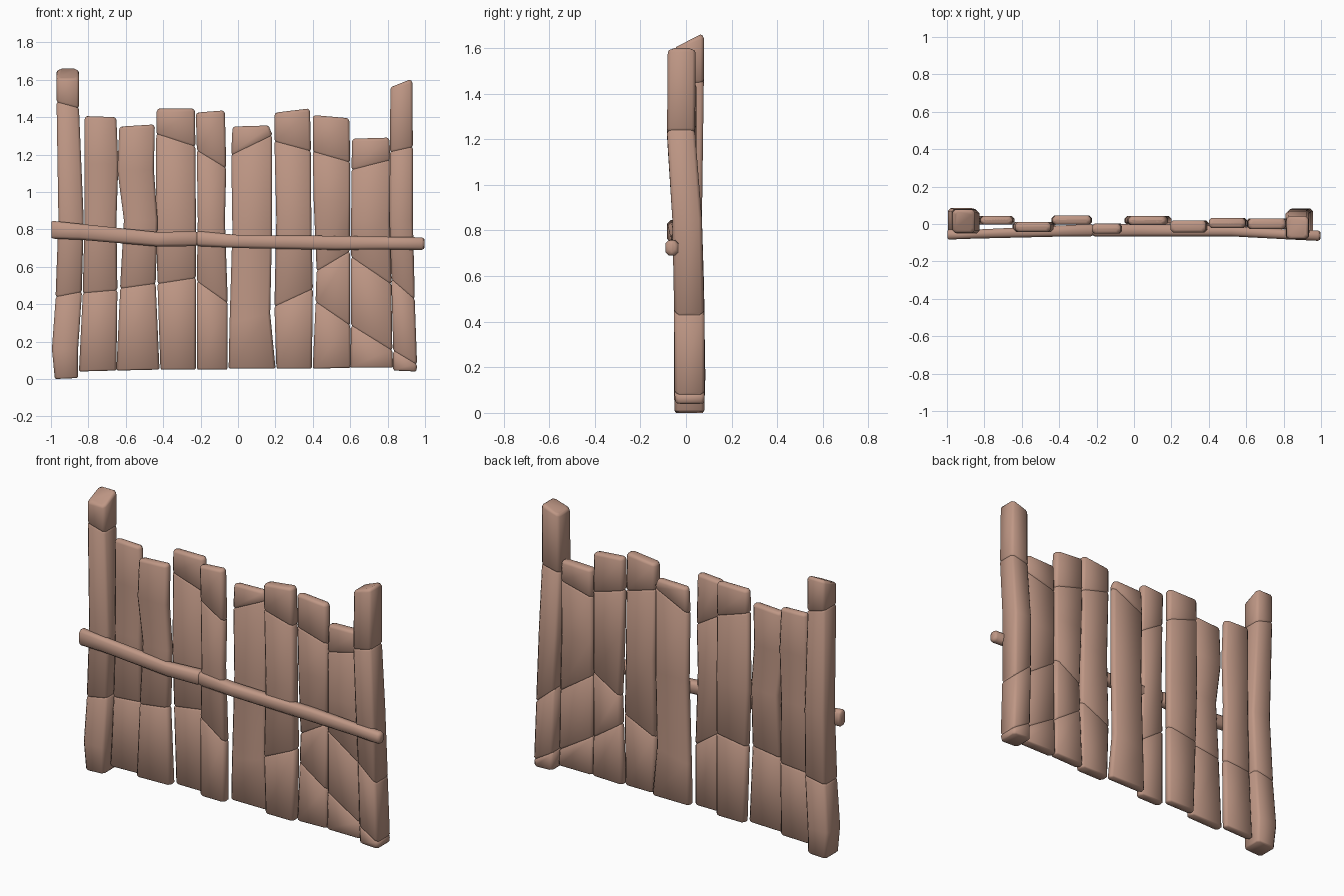
import bpy, bmesh, math

wood = bpy.data.materials.new("warm_wood")
wood.diffuse_color = (0.52, 0.31, 0.235, 1)

PINCH = 0.005   # depth of a crease
SPAN = 0.010    # half height of a crease


def section(xl, xr, zl, zr, yf, yb, inset=0.0, lift=0.0, tilt=0.0, c=0.014):
    """Chamfered rectangle; the plane may slope across the width and the depth."""
    xl, xr, yf, yb = xl + inset, xr - inset, yf + inset, yb - inset
    pts = [(xl + c, yf), (xr - c, yf), (xr, yf + c), (xr, yb - c),
           (xr - c, yb), (xl + c, yb), (xl, yb - c), (xl, yf + c)]
    return [(x, y, zl + (zr - zl) * (x - xl) / (xr - xl)
             + tilt * (y - yf) / (yb - yf) + lift) for x, y in pts]


def board(name, rings, tilt=0.0, soft=0.016, along_x=False):
    """Loft of rings (left, right, z left, z right, y front, y back[, crease])."""
    bm = bmesh.new()
    rows, creased = [], []
    last = len(rings) - 1
    for i, r in enumerate(rings):
        s = r[:6]
        if i == 0:
            rows += [section(*s, inset=0.006), section(*s, lift=0.008)]
        elif i == last:
            rows += [section(*s, lift=-soft, tilt=tilt),
                     section(*s, inset=soft * 0.3, lift=-soft * 0.3, tilt=tilt),
                     section(*s, inset=soft * 0.9, tilt=tilt)]
        elif len(r) > 6:
            rows.append(section(*s, lift=-SPAN))
            creased.append(len(rows))
            rows.append(section(*s, inset=PINCH))
            rows.append(section(*s, lift=SPAN))
        else:
            rows.append(section(*s))
    if along_x:
        rows = [[(z, y, x) for x, y, z in row] for row in rows]
    vs = [[bm.verts.new(p) for p in row] for row in rows]
    for a, b in zip(vs, vs[1:]):
        for k in range(8):
            j = (k + 1) % 8
            bm.faces.new((a[k], a[j], b[j], b[k]))
    bm.faces.new(vs[0][::-1])
    bm.faces.new(vs[-1])
    bmesh.ops.recalc_face_normals(bm, faces=bm.faces)
    for f in bm.faces:
        f.smooth = True
    for e in bm.edges:
        e.smooth = e.calc_face_angle(0) < math.radians(50)
    for i in creased:
        for k in range(8):
            bm.edges.get((vs[i][k], vs[i][(k + 1) % 8])).smooth = False
    me = bpy.data.meshes.new(name)
    bm.to_mesh(me)
    bm.free()
    me.materials.append(wood)
    bpy.context.collection.objects.link(bpy.data.objects.new(name, me))


def plank(name, yf, yb, rings):
    board(name, [r[:4] + (yf, yb) + r[4:] for r in rings])


# Posts
board("left_post", [
    (-0.98, -0.855, 0.0, 0.005, -0.05, 0.08),
    (-0.995, -0.855, 0.16, 0.16, -0.05, 0.085),
    (-0.975, -0.835, 0.44, 0.465, -0.05, 0.08, 1),
    (-0.96, -0.825, 0.85, 0.85, -0.05, 0.07),
    (-0.97, -0.85, 1.48, 1.45, -0.048, 0.078, 1),
    (-0.97, -0.85, 1.61, 1.61, -0.048, 0.078)], tilt=0.05)
board("right_post", [
    (0.83, 0.955, 0.045, 0.04, -0.045, 0.08),
    (0.83, 0.957, 0.15, 0.08, -0.05, 0.082, 1),
    (0.82, 0.945, 0.53, 0.43, -0.052, 0.08, 1),
    (0.81, 0.935, 0.85, 0.85, -0.06, 0.07),
    (0.812, 0.935, 1.215, 1.24, -0.083, 0.04, 1),
    (0.815, 0.932, 1.565, 1.60, -0.08, 0.042)])

# Upright planks
plank("plank_1", -0.004, 0.043, [
    (-0.85, -0.65, 0.04, 0.045), (-0.83, -0.645, 0.46, 0.475, 1),
    (-0.82, -0.65, 0.85, 0.85), (-0.822, -0.64, 1.15, 1.15),
    (-0.82, -0.65, 1.405, 1.40)])
plank("plank_2", -0.042, 0.012, [
    (-0.65, -0.42, 0.045, 0.05), (-0.63, -0.44, 0.485, 0.51, 1),
    (-0.61, -0.43, 0.85, 0.85), (-0.645, -0.45, 1.12, 1.12),
    (-0.635, -0.445, 1.35, 1.36)])
plank("plank_3", -0.004, 0.046, [
    (-0.415, -0.225, 0.05, 0.05), (-0.43, -0.225, 0.51, 0.54, 1),
    (-0.44, -0.225, 0.85, 0.85), (-0.437, -0.228, 1.31, 1.245, 1),
    (-0.435, -0.23, 1.445, 1.445)])
plank("plank_4", -0.052, 0.002, [
    (-0.22, -0.055, 0.05, 0.05), (-0.22, -0.055, 0.52, 0.41, 1),
    (-0.215, -0.07, 0.85, 0.85), (-0.22, -0.063, 1.22, 1.13, 1),
    (-0.225, -0.07, 1.425, 1.435)])
plank("plank_5", -0.006, 0.042, [
    (-0.05, 0.20, 0.055, 0.055), (-0.045, 0.172, 0.30, 0.35),
    (-0.03, 0.182, 0.8, 0.8), (-0.036, 0.182, 1.20, 1.30, 1),
    (-0.03, 0.17, 1.35, 1.355)])
plank("plank_6", -0.045, 0.02, [
    (0.205, 0.395, 0.055, 0.055), (0.195, 0.40, 0.39, 0.48, 1),
    (0.205, 0.392, 0.85, 0.85), (0.195, 0.39, 1.27, 1.22, 1),
    (0.195, 0.385, 1.425, 1.445)])
plank("plank_7", -0.022, 0.032, [
    (0.40, 0.605, 0.055, 0.06), (0.415, 0.60, 0.41, 0.29, 1),
    (0.42, 0.598, 0.58, 0.68, 1), (0.405, 0.60, 0.95, 0.95),
    (0.40, 0.60, 1.215, 1.16, 1), (0.40, 0.595, 1.41, 1.395)])
plank("plank_8", -0.028, 0.03, [
    (0.60, 0.83, 0.06, 0.06), (0.605, 0.825, 0.285, 0.155, 1),
    (0.605, 0.82, 0.65, 0.51, 1), (0.605, 0.812, 0.85, 0.85),
    (0.607, 0.815, 1.12, 1.17, 1), (0.61, 0.81, 1.285, 1.29)])

# Cross rail: left/right act as the lower/upper edge, and z as the length
board("cross_rail", [
    (0.75, 0.845, -0.998, -0.998, -0.083, -0.03),
    (0.745, 0.83, -0.85, -0.85, -0.078, -0.03),
    (0.708, 0.785, -0.43, -0.43, -0.068, -0.01),
    (0.71, 0.79, -0.22, -0.22, -0.066, 0.0, 1),
    (0.70, 0.77, 0.0, 0.0, -0.066, 0.0),
    (0.69, 0.765, 0.52, 0.52, -0.066, -0.01),
    (0.692, 0.76, 0.82, 0.82, -0.082, -0.03),
    (0.69, 0.757, 0.998, 0.998, -0.09, -0.034)], along_x=True)
